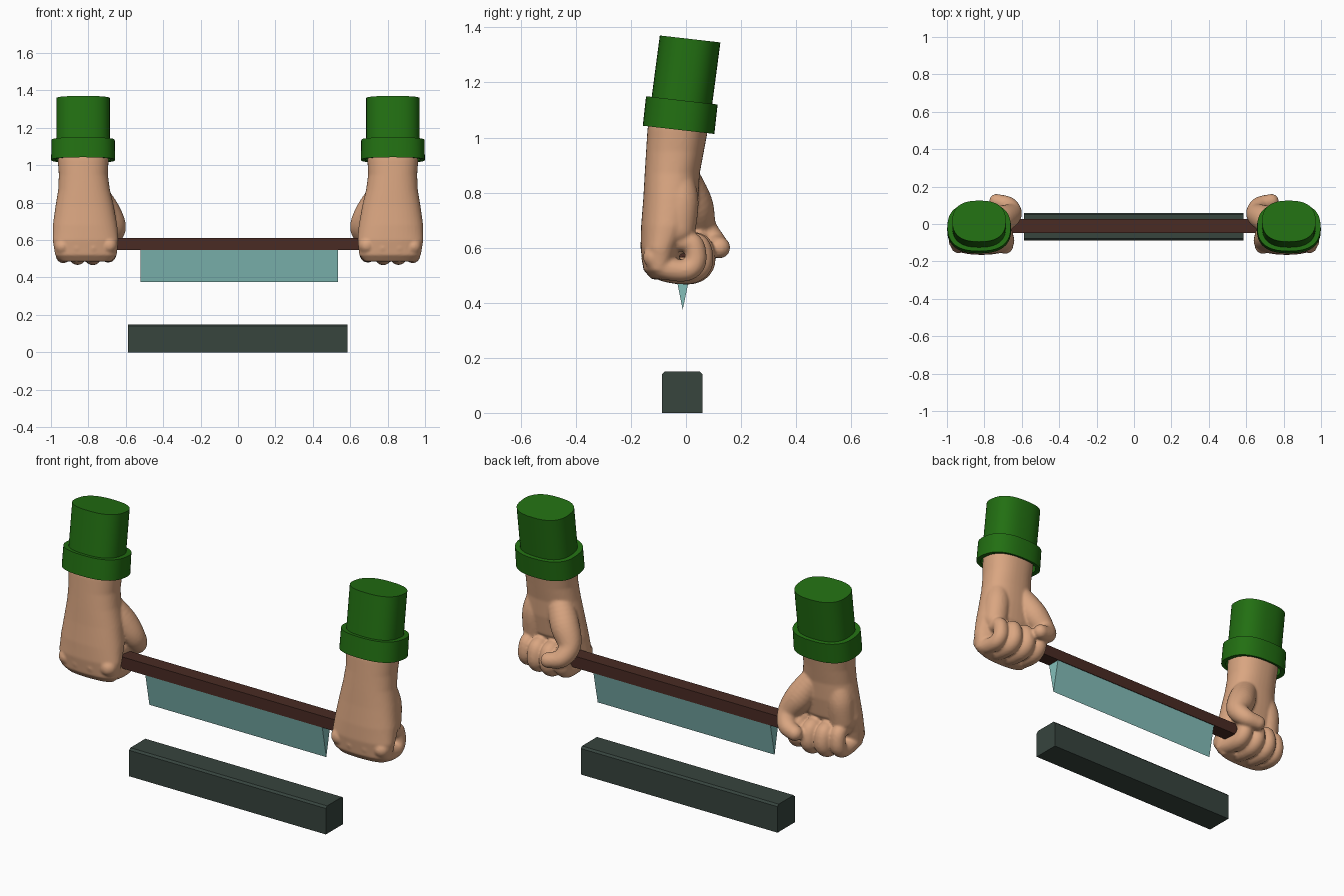
import bpy, bmesh, math
from mathutils import Vector, Matrix

cube = bpy.data.objects.get("Cube")
if cube:
    bpy.data.objects.remove(cube)


def material(name, rgb):
    m = bpy.data.materials.new(name)
    m.use_nodes = True
    m.diffuse_color = (*rgb, 1)
    m.node_tree.nodes["Principled BSDF"].inputs["Base Color"].default_value = (*rgb, 1)
    return m


skin = material("skin", (0.70, 0.38, 0.22))
green = material("sleeve green", (0.016, 0.16, 0.006))
brown = material("dark brown wood", (0.067, 0.024, 0.017))
teal = material("pale teal", (0.23, 0.52, 0.49))
slate = material("dark slate", (0.038, 0.058, 0.048))


def finish(name, bm, mat, smooth=False):
    bmesh.ops.recalc_face_normals(bm, faces=bm.faces)
    mesh = bpy.data.meshes.new(name)
    bm.to_mesh(mesh)
    bm.free()
    mesh.materials.append(mat)
    ob = bpy.data.objects.new(name, mesh)
    bpy.context.collection.objects.link(ob)
    if smooth:
        bpy.ops.object.select_all(action='DESELECT')
        ob.select_set(True)
        bpy.context.view_layer.objects.active = ob
        bpy.ops.object.shade_smooth_by_angle(angle=math.radians(35))
    return ob


def mirror(ob):
    ob.modifiers.new("mirror", 'MIRROR').use_mirror_merge = False


def loft(bm, sections, tilt=0.0, power=2.5, n=40):
    """Rounded cross-sections (cx, cy, cz, rx, ry), bridged and capped."""
    rings = []
    for cx, cy, cz, rx, ry in sections:
        ring = []
        for i in range(n):
            c, s = math.cos(math.tau * i / n), math.sin(math.tau * i / n)
            x = math.copysign(abs(c) ** (2 / power), c) * rx
            y = math.copysign(abs(s) ** (2 / power), s) * ry
            ring.append(bm.verts.new((cx + x, cy + y, cz - tilt * y)))
        rings.append(ring)
    for a, b in zip(rings, rings[1:]):
        for i in range(n):
            j = (i + 1) % n
            bm.faces.new((a[i], a[j], b[j], b[i]))
    bm.faces.new(rings[0])
    bm.faces.new(rings[-1])


def limb(bm, points, steps=7):
    """Rounded tapering limb along a smooth path of (x, y, z, radius)."""
    p = [Vector(q) for q in points]
    p = [p[0]] + p + [p[-1]]
    for a, b, c, d in zip(p, p[1:], p[2:], p[3:]):
        for k in range(steps + 1):
            t = k / steps
            q = 0.5 * (2 * b + (c - a) * t + (2 * a - 5 * b + 4 * c - d) * t ** 2
                       + (3 * b - a - 3 * c + d) * t ** 3)
            bmesh.ops.create_icosphere(bm, subdivisions=3, radius=q[3],
                                       matrix=Matrix.Translation(q.xyz))


def prism(name, profile, x0, x1, mat):
    bm = bmesh.new()
    ends = [[bm.verts.new((x, y, z)) for y, z in profile] for x in (x0, x1)]
    for end in ends:
        bm.faces.new(end)
    for i in range(len(profile)):
        j = (i + 1) % len(profile)
        bm.faces.new((ends[0][i], ends[0][j], ends[1][j], ends[1][i]))
    return finish(name, bm, mat)


# Bar, wedge blade and base block
prism("handle_bar", [(-0.048, 0.548), (0.028, 0.548), (0.028, 0.61), (-0.048, 0.61)],
      -0.68, 0.68, brown)
prism("blade", [(-0.012, 0.375), (0.025, 0.55), (-0.047, 0.55)], -0.52, 0.535, teal)
prism("base_block", [(-0.087, 0), (0.06, 0), (0.06, 0.14), (0.05, 0.15),
                     (-0.077, 0.15), (-0.087, 0.14)], -0.588, 0.585, slate)

# Sleeves and open-bottomed cuffs
TILT = 0.115
bm = bmesh.new()
loft(bm, [(0.828, -0.022, 1.08, 0.143, 0.11), (0.828, 0.015, 1.358, 0.143, 0.11)], TILT)
mirror(finish("sleeves", bm, green, True))
bm = bmesh.new()
loft(bm, [(0.828, -0.023, 1.065, 0.142, 0.112), (0.828, -0.027, 1.03, 0.146, 0.114),
          (0.828, -0.027, 1.028, 0.171, 0.13), (0.828, -0.015, 1.135, 0.169, 0.13)], TILT)
mirror(finish("cuffs", bm, green, True))

# Wrist and back of the hand
bm = bmesh.new()
loft(bm, [(0.81, -0.09, 0.485, 0.13, 0.035), (0.813, -0.097, 0.52, 0.165, 0.058),
          (0.815, -0.09, 0.60, 0.176, 0.075), (0.818, -0.067, 0.68, 0.172, 0.096),
          (0.82, -0.055, 0.78, 0.156, 0.10), (0.823, -0.05, 0.87, 0.138, 0.10),
          (0.827, -0.04, 0.95, 0.131, 0.105), (0.828, -0.03, 1.03, 0.136, 0.11),
          (0.828, -0.022, 1.10, 0.135, 0.105)], power=2.3)

# Curled fingers: x, radius, reach and lift for each
curl = [(-0.115, 0.56), (-0.075, 0.522), (0.02, 0.512), (0.062, 0.545),
        (0.052, 0.605), (0.0, 0.618)]
for x, r, reach, lift in [(0.69, 0.045, 0.99, 0.012), (0.775, 0.047, 1.0, 0.0),
                          (0.86, 0.046, 0.96, 0.0), (0.938, 0.042, 0.84, 0.006)]:
    limb(bm, [(x + (0.81 - x) * 0.02 * i, -0.11 + (y + 0.11) * reach, z + lift,
               r * (1 - 0.02 * i)) for i, (y, z) in enumerate(curl)])

# Thumb with its mound, and the heel of the palm
limb(bm, [(0.77, -0.02, 0.87, 0.062), (0.705, 0.025, 0.76, 0.072),
          (0.655, 0.055, 0.675, 0.056), (0.672, 0.10, 0.618, 0.046),
          (0.735, 0.122, 0.60, 0.039)])
limb(bm, [(0.895, -0.03, 0.86, 0.055), (0.91, -0.02, 0.77, 0.066),
          (0.915, -0.03, 0.67, 0.066)])
hands = finish("hands", bm, skin)
remesh = hands.modifiers.new("fuse", 'REMESH')
remesh.mode = 'VOXEL'
remesh.voxel_size = 0.007
remesh.use_smooth_shade = True
soften = hands.modifiers.new("soften", 'SMOOTH')
soften.factor = 0.5
soften.iterations = 4
mirror(hands)
